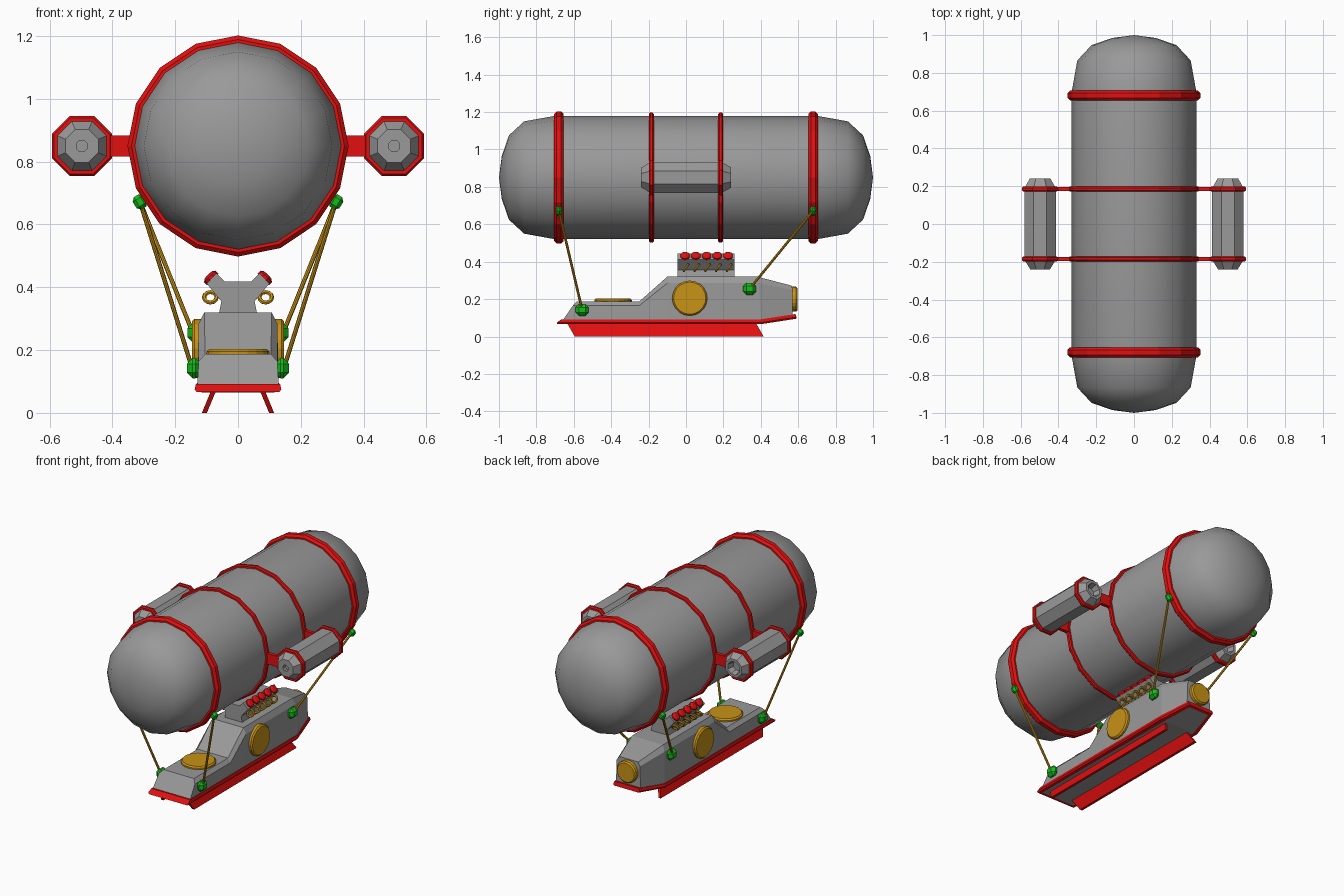
import bpy, bmesh, math
from mathutils import Vector, Matrix

cube = bpy.data.objects.get("Cube")
if cube:
    bpy.data.objects.remove(cube, do_unlink=True)


def material(name, rgb):
    m = bpy.data.materials.new(name)
    m.use_nodes = True
    m.diffuse_color = (*rgb, 1)
    m.node_tree.nodes["Principled BSDF"].inputs["Base Color"].default_value = (*rgb, 1)
    return m


grey = material("hull grey", (0.32, 0.32, 0.32))
red = material("trim red", (0.75, 0.005, 0.005))
gold = material("brass gold", (0.58, 0.29, 0.008))
green = material("anchor green", (0.008, 0.5, 0.012))


def finish(bm, name, mats, smooth=False):
    bmesh.ops.recalc_face_normals(bm, faces=bm.faces)
    mesh = bpy.data.meshes.new(name)
    for f in bm.faces:
        f.smooth = smooth
    bm.to_mesh(mesh)
    bm.free()
    for m in mats:
        mesh.materials.append(m)
    ob = bpy.data.objects.new(name, mesh)
    bpy.context.collection.objects.link(ob)
    return ob


def lathe(name, profile, sides, mat, centre, axis, phase=0.0, closed=False, smooth=False):
    """Spin (radius, distance along axis) points about an axis."""
    bm = bmesh.new()
    turn = Vector((0, 0, 1)).rotation_difference(Vector(axis)).to_matrix()
    loops = []
    for r, t in profile:
        loop = []
        for i in range(sides):
            a = math.tau * (i + phase) / sides
            p = Vector((r * math.cos(a), r * math.sin(a), t))
            loop.append(bm.verts.new(turn @ p + Vector(centre)))
        loops.append(loop)
    pairs = list(zip(loops, loops[1:]))
    if closed:
        pairs.append((loops[-1], loops[0]))
    for a, b in pairs:
        for i in range(sides):
            j = (i + 1) % sides
            bm.faces.new((a[i], a[j], b[j], b[i]))
    bmesh.ops.remove_doubles(bm, verts=bm.verts, dist=1e-5)
    return finish(bm, name, [mat], smooth)


def band(name, inner, outer, width, sides, centre, phase=0.0):
    h, c = width / 2, width / 4
    profile = [(inner, -h), (outer - c, -h), (outer, -h + c),
               (outer, h - c), (outer - c, h), (inner, h)]
    lathe(name, profile, sides, red, centre, (0, 1, 0), phase, closed=True)


def loft(name, sections, mats, panel=False):
    """Skin mirrored half-sections; panel recolours the inset underside."""
    bm = bmesh.new()
    loops = []
    for half in sections:
        pts = [(x, y, z) for x, y, z in half] + [(-x, y, z) for x, y, z in reversed(half)]
        loops.append([bm.verts.new(p) for p in pts])
    n = len(loops[0])
    for a, b in zip(loops, loops[1:]):
        for i in range(n):
            j = (i + 1) % n
            bm.faces.new((a[i], a[j], b[j], b[i]))
    bm.faces.new(loops[0])
    bm.faces.new(loops[-1])
    bmesh.ops.recalc_face_normals(bm, faces=bm.faces)
    if panel:
        under = [f for f in bm.faces if f.normal.z < -0.9]
        bmesh.ops.inset_region(bm, faces=under, thickness=0.025, depth=0)
        for f in under:
            f.material_index = 1
    return finish(bm, name, mats)


def block(name, size, centre, mat, bevel=0.0):
    bm = bmesh.new()
    bmesh.ops.create_cube(bm, size=1)
    bmesh.ops.scale(bm, vec=size, verts=bm.verts)
    if bevel:
        bmesh.ops.bevel(bm, geom=bm.edges[:], offset=bevel, segments=1, affect='EDGES')
    bmesh.ops.translate(bm, vec=centre, verts=bm.verts)
    return finish(bm, name, [mat])


def disc(name, radius, height, centre, axis):
    lip = 0.008
    lathe(name, [(0, -0.01), (radius, -0.01), (radius, height - lip),
                 (radius - lip, height), (0, height)], 20, gold, centre, axis)


def rod(name, a, b, radius, mat):
    a, b = Vector(a), Vector(b)
    d = b - a
    lathe(name, [(0, 0), (radius, 0), (radius, d.length), (0, d.length)], 8, mat, a, d.normalized())


# Gas envelope with rounded ends
MID = 0.85
cap = [(0, 1), (0.115, 0.985), (0.225, 0.947), (0.30, 0.866), (0.33, 0.70)]
lathe("envelope", [(r, -y) for r, y in cap] + cap[::-1], 16, grey,
      (0, 0, MID), (0, 1, 0), smooth=True)

# Bands, engine pods and their brackets
COS8 = math.cos(math.pi / 8)
pod = [(0, -0.215), (0.018, -0.215), (0.018, -0.24), (0.052, -0.24), (0.083, -0.19),
       (0.083, 0.19), (0.055, 0.24), (0.04, 0.24), (0.028, 0.20), (0, 0.20)]
for e in (-1, 1):
    band("main_band", 0.32, 0.352, 0.052, 16, (0, e * 0.68, MID))
    band("thin_band", 0.32, 0.347, 0.026, 16, (0, e * 0.185, MID))
for s in (-1, 1):
    lathe("engine_pod", [(r / COS8, y) for r, y in pod], 8, grey,
          (s * 0.497, 0, MID), (0, 1, 0), phase=0.5)
    for e in (-1, 1):
        band("pod_band", 0.075 / COS8, 0.095 / COS8, 0.026, 8,
             (s * 0.497, e * 0.185, MID), phase=0.5)
        block("pod_bracket", (0.09, 0.022, 0.066), (s * 0.375, e * 0.185, MID), red)

# Gondola hull: lower edge, shoulder and roof edge at each station
loft("gondola_hull", [
    [(0.13, -0.66, 0.085), (0.125, -0.605, 0.165), (0.105, -0.585, 0.187)],
    [(0.13, -0.25, 0.085), (0.125, -0.25, 0.165), (0.105, -0.25, 0.187)],
    [(0.13, -0.10, 0.085), (0.125, -0.10, 0.285), (0.107, -0.10, 0.32)],
    [(0.13, 0.40, 0.085), (0.125, 0.39, 0.285), (0.107, 0.38, 0.32)],
    [(0.085, 0.57, 0.112), (0.08, 0.57, 0.25), (0.065, 0.565, 0.272)],
], [grey])

# Red keel rim with a grey underside
loft("keel_rim", [
    [(0.132, -0.69, 0.066), (0.138, -0.69, 0.075), (0.134, -0.665, 0.092)],
    [(0.132, 0.40, 0.066), (0.138, 0.40, 0.075), (0.134, 0.40, 0.092)],
    [(0.085, 0.59, 0.095), (0.09, 0.59, 0.104), (0.086, 0.585, 0.12)],
], [red, grey], panel=True)

# Splayed landing skids
for s in (-1, 1):
    bm = bmesh.new()
    bmesh.ops.create_cube(bm, size=1)
    for v in bm.verts:
        low = v.co.z < 0
        v.co = Vector((s * (0.107 if low else 0.078) + v.co.x * 0.016,
                       v.co.y * 1.01 + (-0.09 if low else -0.13),
                       0.0 if low else 0.07))
    finish(bm, "landing_skid", [red])

# Brass hatches
disc("deck_hatch", 0.10, 0.016, (0, -0.39, 0.187), (0, 0, 1))
disc("rear_hatch", 0.067, 0.026, (0, 0.57, 0.20), (0, 1, 0))
for s in (-1, 1):
    disc("side_hatch", 0.094, 0.022, (s * 0.125, 0.02, 0.205), (s, 0, 0))

# Launcher rack on the roof
half = [(0.062, 0.31), (0.053, 0.355), (0.10, 0.412), (0.068, 0.445), (0.042, 0.418)]
loft("launcher_rack", [[(x, y, z) for x, z in half] for y in (-0.045, 0.26)], [grey])

# Launcher caps and feed loops
for s in (-1, 1):
    for i in range(5):
        y = -0.005 + i * 0.0575
        lathe("launcher_cap", [(0, -0.005), (0.026, -0.005), (0.026, 0.008), (0.016, 0.015), (0, 0.016)],
              10, red, (s * 0.084, y, 0.429), (s * 0.707, 0, 0.707))
        tube = [(0.02 + 0.007 * math.cos(k * math.tau / 6), 0.007 * math.sin(k * math.tau / 6))
                for k in range(6)]
        lathe("feed_loop", tube, 12, gold, (s * 0.088, y + 0.005, 0.368),
              Vector((0, 0.83, -0.56)).normalized(), closed=True)

# Suspension cables with anchors
for s in (-1, 1):
    for e, y, z in ((-1, -0.555, 0.142), (1, 0.34, 0.255)):
        x = 0.14 if e < 0 else 0.138
        top = (s * 0.312, e * 0.68, 0.672)
        rod("cable", (s * (x + 0.006), y, z), top, 0.007, gold)
        block("lower_anchor", (0.046, 0.07, 0.064), (s * x, y, z), green, 0.018)
        anchor = block("upper_anchor", (0.04, 0.032, 0.046), (0, 0, 0), green, 0.011)
        anchor.matrix_world = Matrix.Translation(top) @ Matrix.Rotation(s * 0.55, 4, 'Y')
